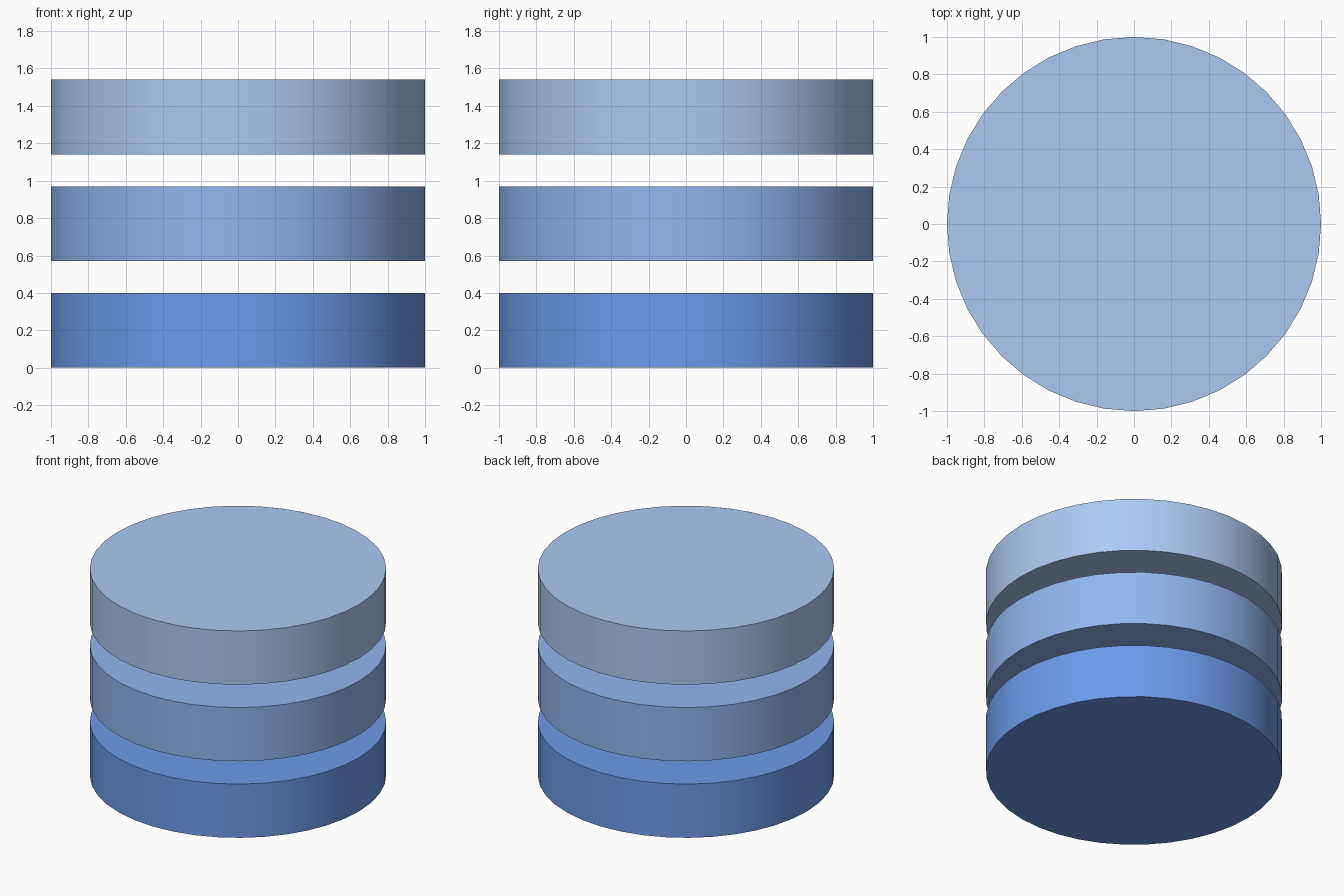
import bpy
import math

if "Cube" in bpy.data.objects:
    bpy.data.objects.remove(bpy.data.objects["Cube"])

RADIUS = 1.0
HEIGHT = 0.4
SPACING = 0.57


def disc(name, z, color):
    """A solid round disc whose underside sits at height z."""
    bpy.ops.mesh.primitive_cylinder_add(
        vertices=40, radius=RADIUS, depth=HEIGHT,
        location=(0, 0, z + HEIGHT / 2))
    obj = bpy.context.object
    obj.name = name
    bpy.ops.object.shade_smooth_by_angle(angle=math.radians(30))
    mat = bpy.data.materials.new(name + "_blue")
    mat.diffuse_color = (*color, 1)
    mat.use_nodes = True
    mat.node_tree.nodes["Principled BSDF"].inputs["Base Color"].default_value = mat.diffuse_color
    obj.data.materials.append(mat)


# Three equal discs stacked with gaps, paler towards the top
layers = [
    ("bottom_disc", (0.15, 0.33, 0.82)),
    ("middle_disc", (0.28, 0.47, 0.86)),
    ("top_disc", (0.41, 0.59, 0.89)),
]
for i, (name, color) in enumerate(layers):
    disc(name, i * SPACING, color)
